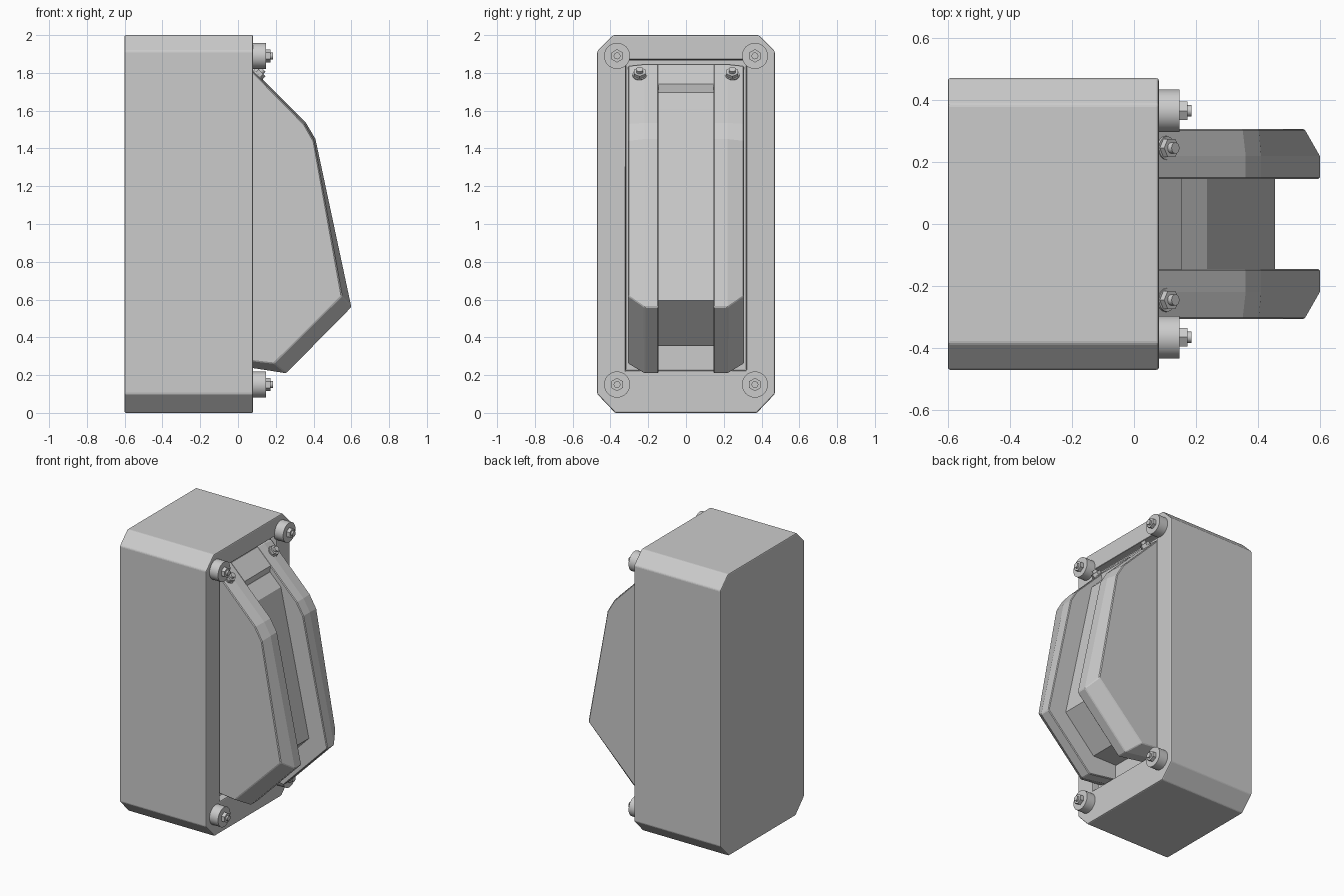
import bpy, bmesh, math
from mathutils import Vector

if "Cube" in bpy.data.objects:
    bpy.data.objects.remove(bpy.data.objects["Cube"])

grey = bpy.data.materials.new("light_grey")
grey.diffuse_color = (0.6, 0.6, 0.6, 1)
grey.use_nodes = True
grey.node_tree.nodes["Principled BSDF"].inputs["Base Color"].default_value = grey.diffuse_color


def finish(name, bm):
    bmesh.ops.recalc_face_normals(bm, faces=bm.faces)
    me = bpy.data.meshes.new(name)
    bm.to_mesh(me)
    bm.free()
    ob = bpy.data.objects.new(name, me)
    bpy.context.collection.objects.link(ob)
    me.materials.append(grey)
    return ob


def loft(name, sections):
    """Skin matching rings of 3D points and cap both ends."""
    bm = bmesh.new()
    rings = [[bm.verts.new(p) for p in s] for s in sections]
    n = len(rings[0])
    for a, b in zip(rings, rings[1:]):
        for i in range(n):
            j = (i + 1) % n
            bm.faces.new((a[i], a[j], b[j], b[i]))
    bm.faces.new(rings[0])
    bm.faces.new(rings[-1][::-1])
    return finish(name, bm)


def along_y(profile, y):
    return [(x, y, z) for x, z in profile]


def along_x(profile, x):
    return [(x, y, z) for y, z in profile]


def soften(ob, width, segments=2):
    m = ob.modifiers.new("soft_edges", "BEVEL")
    m.width = width
    m.segments = segments
    m.limit_method = "ANGLE"
    m.angle_limit = math.radians(30)


def fastener(name, base, axis, steps):
    """Stacked discs along an axis: (sides, radius, start, end)."""
    bm = bmesh.new()
    axis = Vector(axis).normalized()
    rot = axis.to_track_quat("Z", "Y").to_matrix().to_4x4()
    for sides, radius, start, end in steps:
        made = bmesh.ops.create_cone(bm, cap_ends=True, segments=sides,
                                     radius1=radius, radius2=radius, depth=end - start)
        for v in made["verts"]:
            v.co = rot @ (v.co + Vector((0, 0, (start + end) / 2))) + Vector(base)
    ob = finish(name, bm)
    for p in ob.data.polygons:
        p.use_smooth = len(p.vertices) == 4
    bpy.context.view_layer.objects.active = ob
    ob.select_set(True)
    bpy.ops.object.shade_smooth_by_angle(angle=math.radians(30))
    ob.select_set(False)
    return ob


# Housing with clipped long edges
outline = [(-0.47, 0.1), (-0.375, 0), (0.375, 0), (0.47, 0.1),
           (0.47, 1.915), (0.385, 2), (-0.385, 2), (-0.47, 1.915)]
housing = loft("housing", [along_x(outline, -0.6), along_x(outline, 0.08)])

# Shallow pocket that takes the hood
pocket = [(-0.32, 0.225), (0.32, 0.225), (0.32, 1.87), (-0.32, 1.87)]
cutter = loft("pocket_cutter", [along_x(pocket, 0.03), along_x(pocket, 0.2)])
cutter.hide_render = True
cutter.hide_set(True)
cut = housing.modifiers.new("pocket", "BOOLEAN")
cut.operation = "DIFFERENCE"
cut.object = cutter
soften(housing, 0.007)

# Hood cheeks, outer edge chamfered
ridge = [(0.03, 1.845), (0.05, 1.845), (0.36, 1.535), (0.41, 1.45),
         (0.6, 0.56), (0.255, 0.21), (0.03, 0.245)]
rim = [(0.03, 1.835), (0.05, 1.835), (0.35, 1.53), (0.402, 1.44),
       (0.55, 0.62), (0.19, 0.262), (0.03, 0.28)]
for side, s in (("front", -1), ("back", 1)):
    cheek = loft(side + "_hood_cheek", [along_y(ridge, s * 0.145),
                                        along_y(ridge, s * 0.22),
                                        along_y(rim, s * 0.307)])
    soften(cheek, 0.005, 1)

# Bridge across the top of the hood
bridge = [(0.03, 1.845), (0.05, 1.845), (0.155, 1.74), (0.145, 1.68), (0.03, 1.68)]
loft("hood_bridge", [along_y(bridge, -0.147), along_y(bridge, 0.147)])

# Sunken centre panel between the cheeks
centre = [(0.03, 1.695), (0.15, 1.695), (0.235, 1.61), (0.455, 0.595),
          (0.22, 0.355), (0.03, 0.355)]
loft("hood_centre", [along_y(centre, -0.147), along_y(centre, 0.147)])

# Corner mounting pads with nuts and studs, and tilted hood bolts
for side, s in (("front", -1), ("back", 1)):
    for level, z in (("lower", 0.15), ("upper", 1.89)):
        fastener(f"{side}_{level}_mount", (0.08, s * 0.365, z), (1, 0, 0),
                 [(32, 0.069, -0.01, 0.067), (6, 0.035, 0.06, 0.092),
                  (16, 0.018, 0.08, 0.105)])
    fastener(f"{side}_hood_bolt", (0.1, s * 0.245, 1.785), (1, 0, 1),
             [(16, 0.038, -0.01, 0.01), (6, 0.034, 0.005, 0.03),
              (16, 0.018, 0.02, 0.048)])
